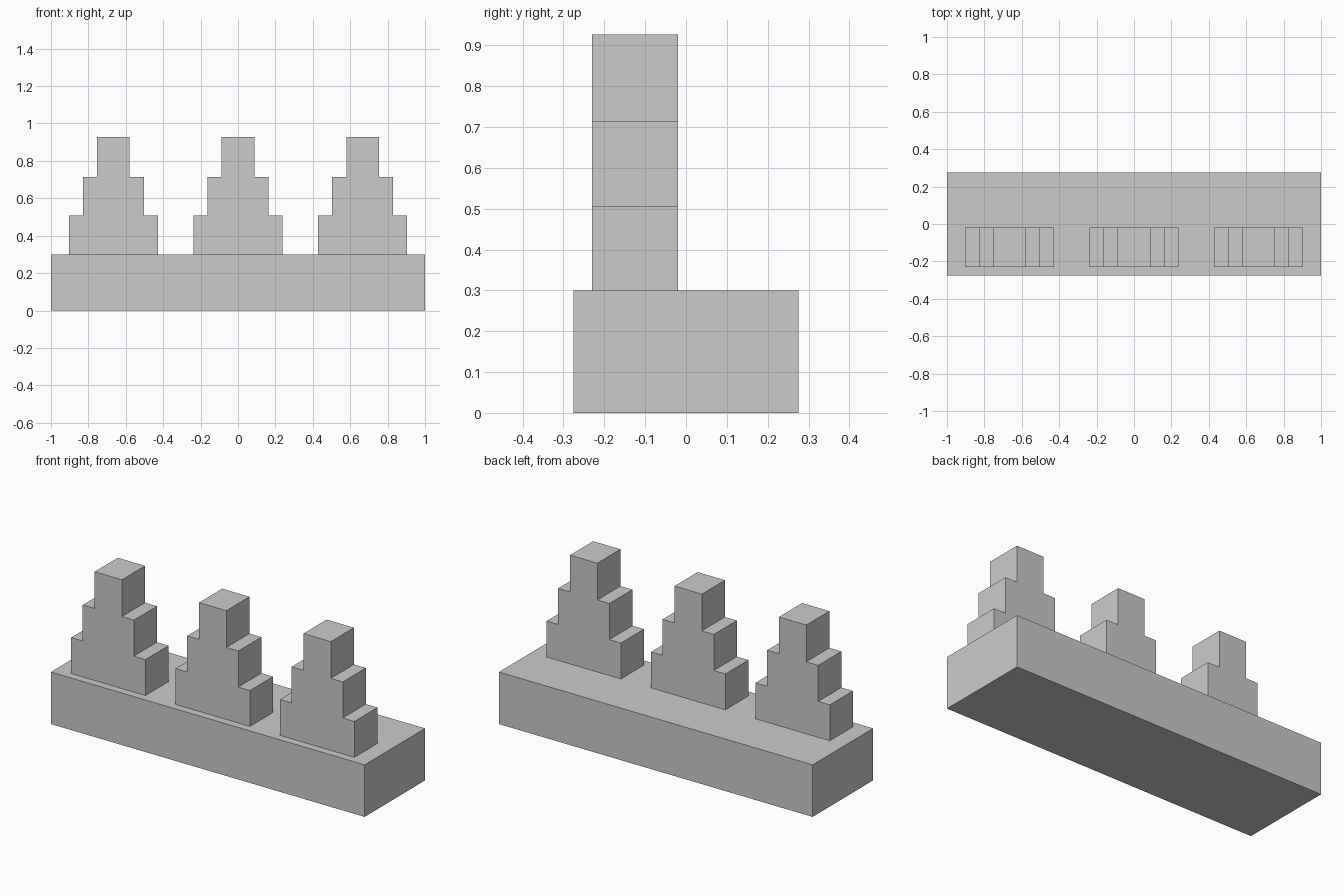
import bpy
import bmesh

if "Cube" in bpy.data.objects:
    bpy.data.objects.remove(bpy.data.objects["Cube"])

stone = bpy.data.materials.new("grey stone")
stone.diffuse_color = (0.6, 0.6, 0.6, 1)
stone.use_nodes = True
stone.node_tree.nodes["Principled BSDF"].inputs["Base Color"].default_value = stone.diffuse_color


def prism(name, profile, y_front, y_back, x=0):
    """Extrude an (x, z) outline from y_front to y_back."""
    bm = bmesh.new()
    face = bm.faces.new([bm.verts.new((px, y_front, pz)) for px, pz in profile])
    grown = bmesh.ops.extrude_face_region(bm, geom=[face])["geom"]
    moved = [v for v in grown if isinstance(v, bmesh.types.BMVert)]
    bmesh.ops.translate(bm, verts=moved, vec=(0, y_back - y_front, 0))
    bmesh.ops.recalc_face_normals(bm, faces=bm.faces)
    mesh = bpy.data.meshes.new(name)
    bm.to_mesh(mesh)
    bm.free()
    mesh.materials.append(stone)
    obj = bpy.data.objects.new(name, mesh)
    obj.location.x = x
    bpy.context.collection.objects.link(obj)


# Long wall block
WALL_TOP = 0.30
prism("wall_base", [(-1, 0), (1, 0), (1, WALL_TOP), (-1, WALL_TOP)], -0.275, 0.275)

# Stepped merlon outline: half width and top height of each tier
tiers = [(0.237, 0.507), (0.163, 0.715), (0.087, 0.927)]
right = []
z = WALL_TOP
for half, top in tiers:
    right += [(half, z), (half, top)]
    z = top
outline = right + [(-px, pz) for px, pz in reversed(right)]

# Three merlons along the front of the wall
for name, x in (("left", -0.666), ("middle", 0), ("right", 0.666)):
    prism(name + "_merlon", outline, -0.23, -0.02, x)
